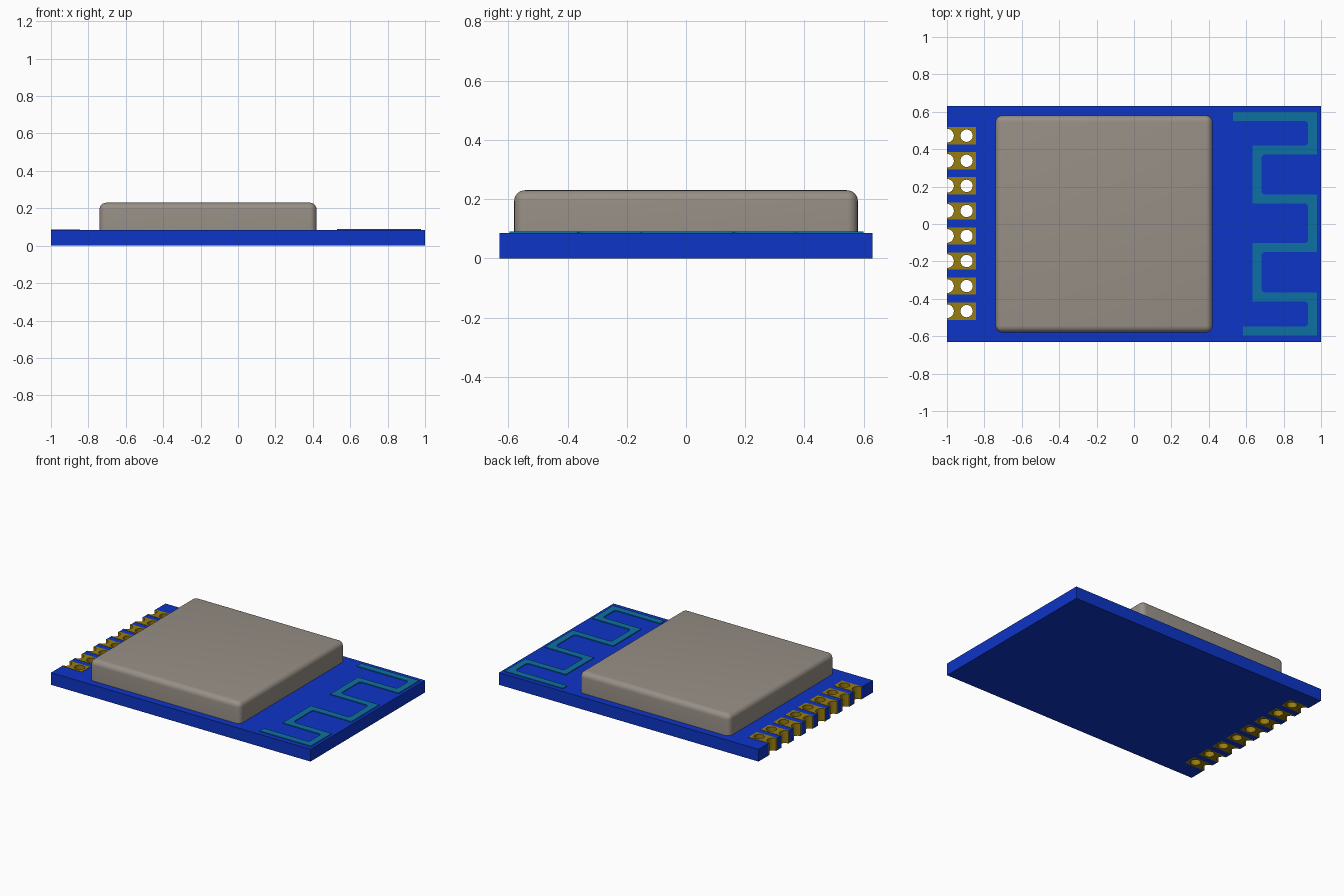
import bpy
import bmesh
from mathutils import Vector

if "Cube" in bpy.data.objects:
    bpy.data.objects.remove(bpy.data.objects["Cube"], do_unlink=True)

BOARD_TOP = 0.085
PAD_YS = [0.472 - 0.134 * i for i in range(8)]


def material(name, rgb):
    mat = bpy.data.materials.new(name)
    mat.use_nodes = True
    mat.diffuse_color = (*rgb, 1)
    mat.node_tree.nodes["Principled BSDF"].inputs["Base Color"].default_value = (*rgb, 1)
    return mat


BLUE = material("board blue", (0.004, 0.035, 0.57))
GOLD = material("pad gold", (0.31, 0.2, 0.005))
TEAL = material("antenna teal", (0.004, 0.16, 0.36))
GREY = material("shield warm grey", (0.31, 0.275, 0.24))


def finish(name, bm, mat):
    bmesh.ops.recalc_face_normals(bm, faces=bm.faces)
    mesh = bpy.data.meshes.new(name)
    bm.to_mesh(mesh)
    bm.free()
    mesh.materials.append(mat)
    obj = bpy.data.objects.new(name, mesh)
    bpy.context.collection.objects.link(obj)
    return obj


def add_box(bm, low, high):
    low, high = Vector(low), Vector(high)
    verts = bmesh.ops.create_cube(bm, size=1)["verts"]
    bmesh.ops.scale(bm, vec=high - low, verts=verts)
    bmesh.ops.translate(bm, vec=(low + high) / 2, verts=verts)


def add_drill(bm, x, y, radius):
    verts = bmesh.ops.create_cone(bm, cap_ends=True, segments=24, radius1=radius,
                                  radius2=radius, depth=1)["verts"]
    bmesh.ops.translate(bm, vec=(x, y, 0), verts=verts)


def cut(obj, cutter):
    mod = obj.modifiers.new("cut", "BOOLEAN")
    mod.operation = "DIFFERENCE"
    mod.solver = "EXACT"
    mod.object = cutter
    bpy.context.view_layer.objects.active = obj
    bpy.ops.object.modifier_apply(modifier=mod.name)
    bpy.data.objects.remove(cutter, do_unlink=True)


# Board with slots along its edge for the plated pads
bm = bmesh.new()
add_box(bm, (-1, -0.63, 0), (1, 0.63, BOARD_TOP))
board = finish("circuit_board", bm, BLUE)
bm = bmesh.new()
for y in PAD_YS:
    add_box(bm, (-1.1, y - 0.046, -0.1), (-0.845, y + 0.046, 0.2))
cut(board, finish("slot_cutter", bm, BLUE))

# Gold pads filling the slots, each with a hole and a half hole at the edge
bm = bmesh.new()
for y in PAD_YS:
    add_box(bm, (-1, y - 0.046, 0), (-0.845, y + 0.046, BOARD_TOP + 0.002))
pads = finish("edge_pads", bm, GOLD)
bm = bmesh.new()
for y in PAD_YS:
    add_drill(bm, -1, y, 0.037)
    add_drill(bm, -0.895, y, 0.033)
cut(pads, finish("hole_cutter", bm, GOLD))

# Metal shield with rounded top and corners
bm = bmesh.new()
add_box(bm, (-0.74, -0.58, BOARD_TOP), (0.42, 0.58, 0.23))
edges = [e for e in bm.edges if max(v.co.z for v in e.verts) > 0.2]
bmesh.ops.bevel(bm, geom=edges, offset=0.036, segments=6, profile=0.5, affect="EDGES")
shield = finish("metal_shield", bm, GREY)
bpy.ops.object.select_all(action="DESELECT")
shield.select_set(True)
bpy.context.view_layer.objects.active = shield
bpy.ops.object.shade_smooth_by_angle(angle=0.7)

# Meandering antenna trace: a path widened into a strip
IN, OUT = 0.657, 0.955
path = [Vector(p) for p in (
    (0.53, 0.575), (OUT, 0.575), (OUT, 0.395), (IN, 0.395), (IN, 0.134), (OUT, 0.134),
    (OUT, -0.126), (IN, -0.126), (IN, -0.39), (OUT, -0.39), (OUT, -0.572), (0.583, -0.572))]
HALF = 0.024


def side_points(sign):
    points = []
    for i, p in enumerate(path):
        before = (p - path[i - 1]).normalized() if i else None
        after = (path[i + 1] - p).normalized() if i < len(path) - 1 else None
        normals = [Vector((-d.y, d.x)) for d in (before, after) if d]
        points.append(p + sign * HALF * sum(normals, Vector((0, 0))))
    return points


outline = side_points(1) + side_points(-1)[::-1]
bm = bmesh.new()
verts = [bm.verts.new((p.x, p.y, BOARD_TOP)) for p in outline]
base = bm.faces.new(verts)
bm.normal_update()
# Round the inner corners of each bend
turn = base.normal.z
concave = []
for i, v in enumerate(verts):
    a = v.co - verts[i - 1].co
    b = verts[(i + 1) % len(verts)].co - v.co
    if a.cross(b).z * turn < 0:
        concave.append(v)
bmesh.ops.bevel(bm, geom=concave, offset=0.02, segments=4, profile=0.5, affect="VERTICES")
top = bmesh.ops.extrude_face_region(bm, geom=list(bm.faces))["geom"]
bmesh.ops.translate(bm, vec=(0, 0, 0.005),
                    verts=[g for g in top if isinstance(g, bmesh.types.BMVert)])
finish("antenna_trace", bm, TEAL)
